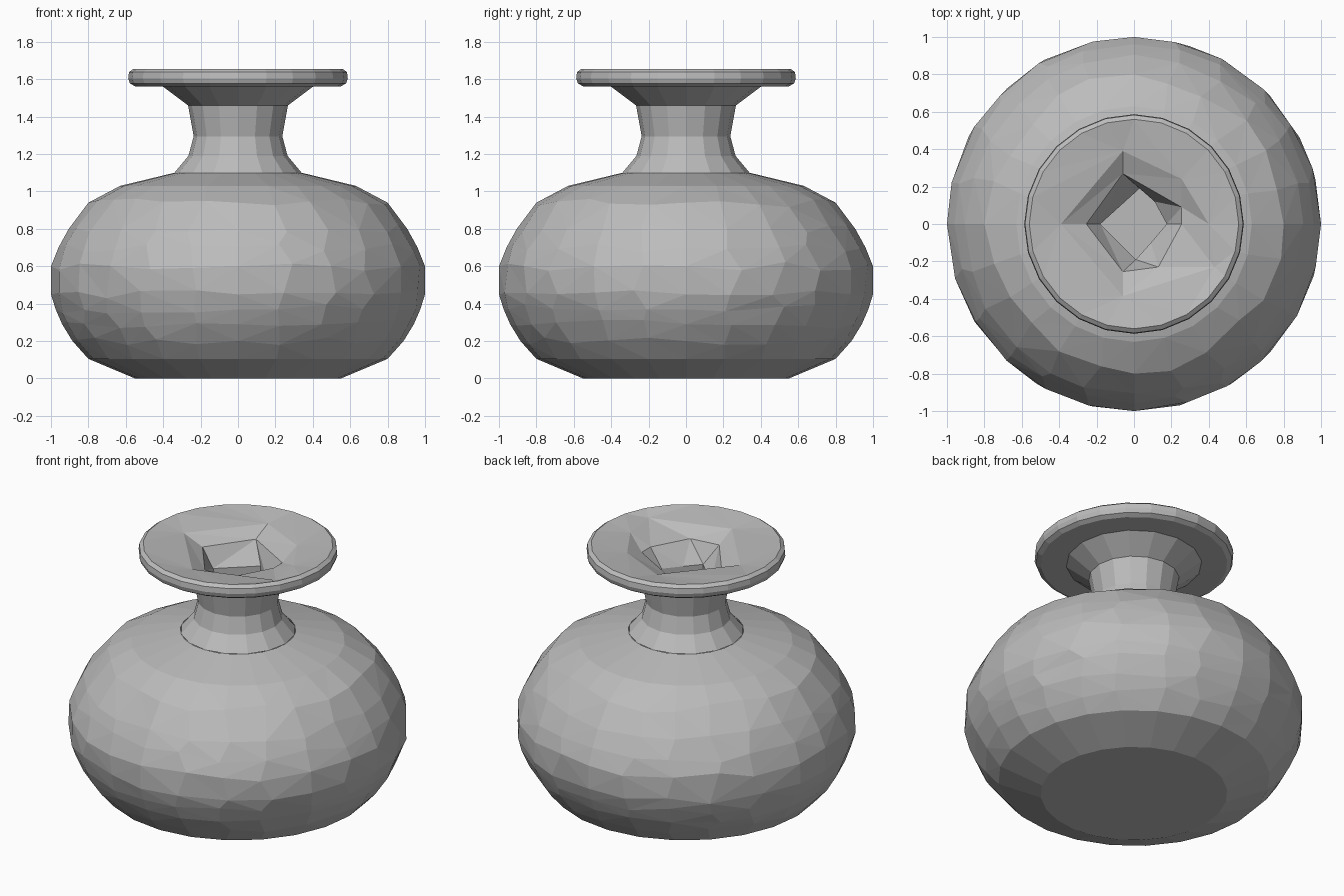
import bpy
import bmesh
import math
import random
from mathutils import Vector

random.seed(4)
cube = bpy.data.objects.get("Cube")
if cube:
    bpy.data.objects.remove(cube, do_unlink=True)

clay = bpy.data.materials.new("grey_clay")
clay.use_nodes = True
clay.diffuse_color = (0.5, 0.5, 0.5, 1)
clay.node_tree.nodes["Principled BSDF"].inputs["Base Color"].default_value = (0.5, 0.5, 0.5, 1)


def finish(name, bm, triangulate=False):
    if triangulate:
        bmesh.ops.triangulate(bm, faces=bm.faces[:])
    mesh = bpy.data.meshes.new(name)
    bm.to_mesh(mesh)
    bm.free()
    mesh.materials.append(clay)
    obj = bpy.data.objects.new(name, mesh)
    bpy.context.collection.objects.link(obj)
    return obj


def bridge(bm, low, high):
    """Quads between two rings of equal length, facing outward."""
    n = len(low)
    for i in range(n):
        j = (i + 1) % n
        bm.faces.new((low[i], low[j], high[j], high[i]))


def lathe_ring(bm, radius, z, sides):
    step = math.tau / sides
    return [bm.verts.new((radius * math.cos(i * step), radius * math.sin(i * step), z))
            for i in range(sides)]


def lathe(bm, profile, sides):
    rings = [lathe_ring(bm, r, z, sides) for r, z in profile]
    for low, high in zip(rings, rings[1:]):
        bridge(bm, low, high)
    return rings


# Body: rounded lathe with hand-hewn, irregular facets
BODY = [(0.55, 0), (0.80, 0.105), (0.885, 0.2), (0.94, 0.29), (0.975, 0.37), (1.0, 0.45),
        (1.0, 0.6), (0.96, 0.7), (0.905, 0.8), (0.80, 0.94), (0.63, 1.03), (0.34, 1.1)]


def body_radius(z):
    for (r0, z0), (r1, z1) in zip(BODY, BODY[1:]):
        if z <= z1:
            return r0 + (r1 - r0) * (z - z0) / (z1 - z0)
    return BODY[-1][0]


bm = bmesh.new()
rings = lathe(bm, BODY, 24)
bm.faces.new(rings[0][::-1])
for ring in rings[2:-2]:
    for i, v in enumerate(ring):
        if i % 6 == 0:
            continue
        angle = math.atan2(v.co.y, v.co.x) + random.uniform(-0.045, 0.045)
        z = v.co.z + random.uniform(-0.025, 0.025)
        r = body_radius(z)
        v.co = Vector((r * math.cos(angle), r * math.sin(angle), z))
finish("body", bm, triangulate=True)

# Neck: collar, waist and flare
bm = bmesh.new()
lathe(bm, [(0.34, 1.1), (0.265, 1.19), (0.237, 1.295), (0.267, 1.46), (0.4, 1.56)], 16)
finish("neck", bm)

# Rim underside and rounded lip
bm = bmesh.new()
lathe(bm, [(0.39, 1.56), (0.55, 1.562), (0.578, 1.578), (0.587, 1.605),
           (0.583, 1.638), (0.56, 1.655)], 24)
finish("rim", bm)

# Mouth: round lip sinking to a rough six-sided funnel, then a square throat
MOUTH = [(0.4, 0), (0.255, 0.24), (-0.06, 0.39), (-0.39, 0), (-0.06, -0.385), (0.43, -0.23)]
LEDGE = [(0.255, 0), (0.255, 0.09), (-0.06, 0.27), (-0.255, 0), (-0.06, -0.255), (0.13, -0.23)]
THROAT = [(0.175, 0), (0.11, 0.12), (0.03, 0.19), (-0.18, 0), (0.01, -0.19), (0.09, -0.1)]


def loop(bm, points, z):
    return [bm.verts.new((x, y, z)) for x, y in points]


bm = bmesh.new()
lip = lathe_ring(bm, 0.56, 1.655, 24)
mouth = loop(bm, MOUTH, 1.625)
ledge = loop(bm, LEDGE, 1.57)
throat = loop(bm, THROAT, 1.45)
floor = loop(bm, THROAT, 0.08)
# fan each quarter-turn of the lip onto its nearest funnel corner
near = [0, 0, 1, 1, 1, 1, 2, 2, 2, 2, 2, 3, 3, 3, 3, 4, 4, 4, 4, 4, 5, 5, 5, 0]
for i in range(24):
    j = (i + 1) % 24
    a, b = mouth[near[i]], mouth[near[j]]
    bm.faces.new((lip[i], lip[j], a))
    if a is not b:
        bm.faces.new((a, lip[j], b))
for outer, inner in ((mouth, ledge), (ledge, throat), (throat, floor)):
    bridge(bm, outer, inner)
bm.faces.new(floor)
finish("mouth", bm, triangulate=True)
